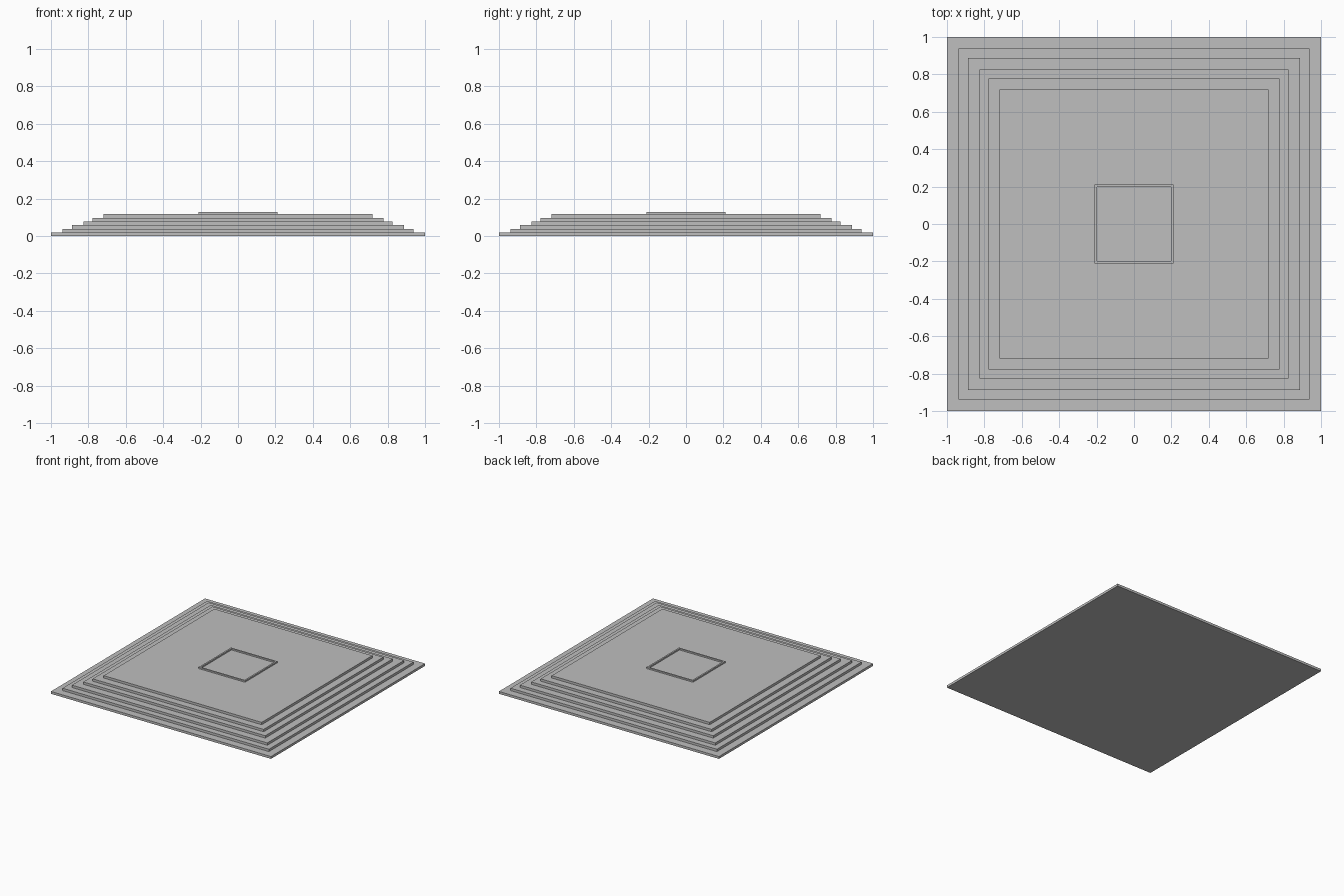
import bpy
import bmesh

cube = bpy.data.objects.get("Cube")
if cube:
    bpy.data.objects.remove(cube, do_unlink=True)

# Single stone colour
stone = bpy.data.materials.new("stone_grey")
stone.use_nodes = True
grey = (0.52, 0.52, 0.52, 1)
stone.diffuse_color = grey
stone.node_tree.nodes["Principled BSDF"].inputs["Base Color"].default_value = grey


def square_loft(name, rings, cap_ends=True):
    """Join square rings given as (half width, height) into one flat-sided surface."""
    bm = bmesh.new()
    loops = [[bm.verts.new((sx * h, sy * h, z))
              for sx, sy in ((-1, -1), (1, -1), (1, 1), (-1, 1))]
             for h, z in rings]
    pairs = list(zip(loops, loops[1:]))
    if not cap_ends:
        pairs.append((loops[-1], loops[0]))
    for low, high in pairs:
        for i in range(4):
            j = (i + 1) % 4
            bm.faces.new((low[i], low[j], high[j], high[i]))
    if cap_ends:
        bm.faces.new(loops[0][::-1])
        bm.faces.new(loops[-1])
    bmesh.ops.recalc_face_normals(bm, faces=bm.faces)
    mesh = bpy.data.meshes.new(name)
    bm.to_mesh(mesh)
    bm.free()
    mesh.materials.append(stone)
    obj = bpy.data.objects.new(name, mesh)
    bpy.context.collection.objects.link(obj)
    return obj


# Six shallow steps rising to a broad platform
step = 0.0195
profile = []
for n, half in enumerate((1.0, 0.938, 0.888, 0.827, 0.777, 0.718)):
    profile += [(half, n * step), (half, (n + 1) * step)]
square_loft("stepped_platform", profile)

# Thin raised border around the central square
floor = 6 * step
top = floor + 0.0115
square_loft("centre_border",
            [(0.211, floor), (0.211, top), (0.198, top), (0.198, floor)],
            cap_ends=False)
